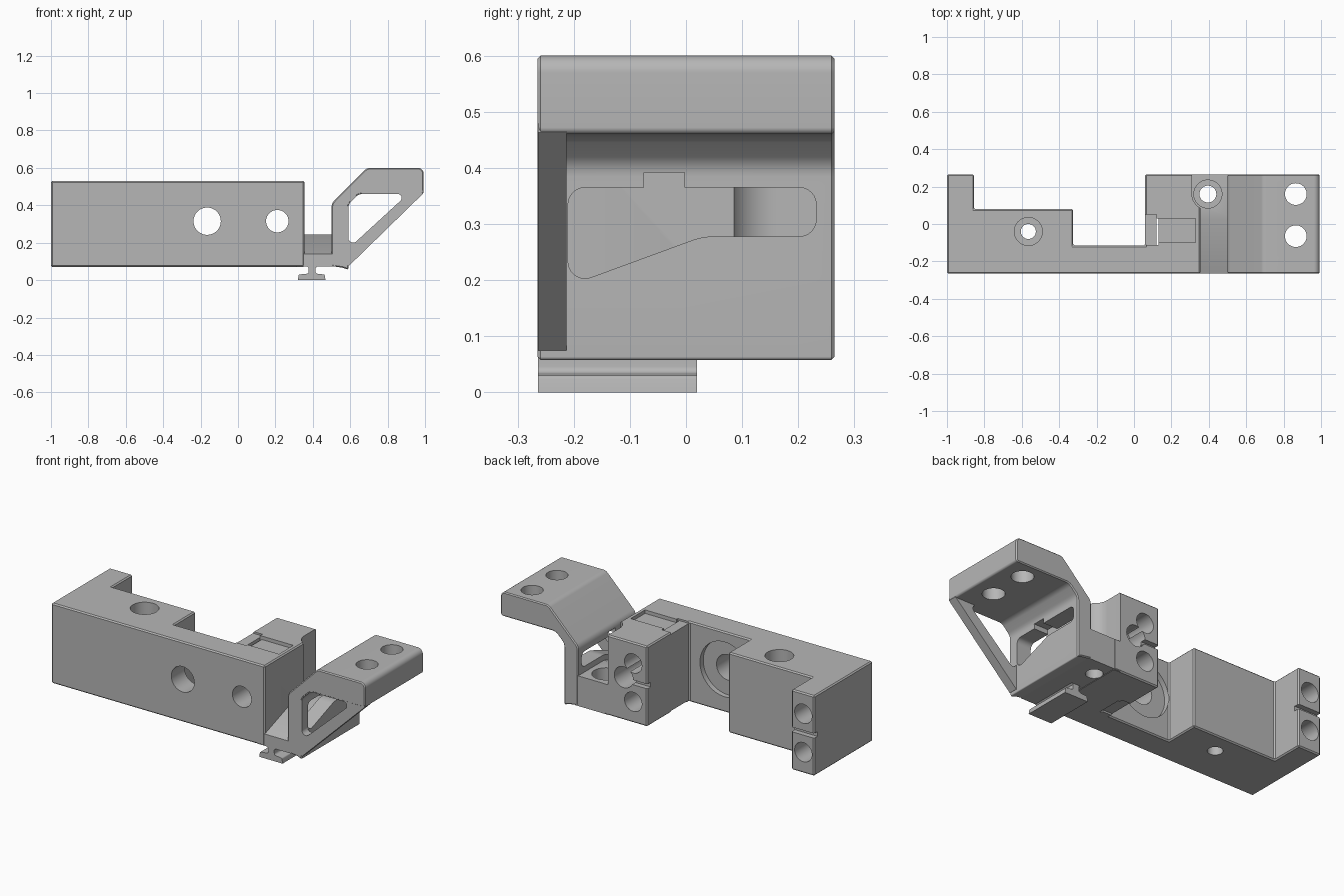
import bpy, bmesh, math
from mathutils import Vector

cube = bpy.data.objects.get("Cube")
if cube:
    bpy.data.objects.remove(cube, do_unlink=True)

grey = bpy.data.materials.new("plain grey")
grey.use_nodes = True
grey.diffuse_color = (0.47, 0.47, 0.47, 1)
grey.node_tree.nodes["Principled BSDF"].inputs["Base Color"].default_value = (0.47, 0.47, 0.47, 1)


def circle(cx, cy, r, n=48):
    return [(cx + r * math.cos(2 * math.pi * i / n), cy + r * math.sin(2 * math.pi * i / n)) for i in range(n)]


def rect(x0, x1, y0, y1):
    return [(x0, y0), (x1, y0), (x1, y1), (x0, y1)]


def rounded(corners, steps=8):
    """Polygon from (x, y, radius) corners, radius 0 keeps a corner sharp."""
    out = []
    for i, (x, y, r) in enumerate(corners):
        p = Vector((x, y))
        if r == 0:
            out.append((x, y))
            continue
        a = (Vector(corners[i - 1][:2]) - p).normalized()
        b = (Vector(corners[(i + 1) % len(corners)][:2]) - p).normalized()
        half = a.angle(b) / 2
        centre = p + (a + b).normalized() * (r / math.sin(half))
        s = p + a * (r / math.tan(half)) - centre
        e = p + b * (r / math.tan(half)) - centre
        for k in range(steps + 1):
            t = k / steps
            out.append(tuple(centre + (s * (1 - t) + e * t).normalized() * r))
    return out


def prism(name, pts, axis, lo, hi, bevel=0):
    """Extrude a 2D outline along x (y,z), y (x,z) or z (x,y)."""
    place = {"x": lambda u, v, d: (d, u, v),
             "y": lambda u, v, d: (u, d, v),
             "z": lambda u, v, d: (u, v, d)}[axis]
    bm = bmesh.new()
    base = bm.faces.new([bm.verts.new(place(u, v, lo)) for u, v in pts])
    ext = bmesh.ops.extrude_face_region(bm, geom=[base])
    move = Vector(place(0, 0, hi - lo))
    bmesh.ops.translate(bm, vec=move, verts=[g for g in ext["geom"] if isinstance(g, bmesh.types.BMVert)])
    bmesh.ops.recalc_face_normals(bm, faces=bm.faces)
    mesh = bpy.data.meshes.new(name)
    bm.to_mesh(mesh)
    bm.free()
    mesh.materials.append(grey)
    ob = bpy.data.objects.new(name, mesh)
    bpy.context.collection.objects.link(ob)
    if bevel:
        mod = ob.modifiers.new("edge", "BEVEL")
        mod.width, mod.segments, mod.limit_method = bevel, 1, "ANGLE"
        mod.angle_limit = math.radians(35)
        apply(ob, mod)
    return ob


def apply(ob, mod):
    bpy.ops.object.select_all(action="DESELECT")
    ob.select_set(True)
    bpy.context.view_layer.objects.active = ob
    bpy.ops.object.modifier_apply(modifier=mod.name)


def cut(ob, pts, axis, lo, hi):
    tool = prism("cutter", pts, axis, lo, hi)
    tool.hide_render = True
    mod = ob.modifiers.new("cut", "BOOLEAN")
    mod.operation, mod.solver, mod.object = "DIFFERENCE", "EXACT", tool
    apply(ob, mod)
    bpy.data.objects.remove(tool, do_unlink=True)


# Long carriage body with stepped back
body = prism("carriage_body", [
    (-1, -.265), (.355, -.265), (.355, .265), (.06, .265), (.06, -.115),
    (-.325, -.115), (-.325, .08), (-.855, .08), (-.855, .265), (-1, .265)], "z", .07, .53, .007)

# Front bores and the shallow round seat behind the large one
cut(body, circle(-.165, .315, .073), "y", -.4, 0)
cut(body, circle(-.165, .315, .157, 64), "y", -.145, -.1)
cut(body, circle(.21, .315, .06), "y", -.4, .4)

# Paired bores and thin grooves in the two back faces
for x in (-.93, .15):
    for z in (.19, .41):
        cut(body, circle(x, z, .055), "y", .08, .4)
cut(body, rect(-1.1, -.8, .288, .315), "y", .235, .4)
cut(body, rect(0, .2, .288, .315), "y", .235, .4)

# Vertical stepped screw hole
cut(body, circle(-.565, -.04, .075), "z", .35, .7)
cut(body, circle(-.565, -.04, .04), "z", 0, .5)

# Clearance for the foot screw
cut(body, circle(.395, .16, .085), "z", .245, .7)
cut(body, rect(.31, .5, .16, .4), "z", .245, .7)
cut(body, circle(.395, .16, .045), "z", 0, .3)
cut(body, circle(.395, .16, .075), "z", .14, .3)

# Top pocket, slit and lowered tab, with a matching recess underneath
cut(body, rect(.13, .33, -.1, .03), "z", .51, .7)
cut(body, rect(.12, .13, -.112, .03), "z", 0, .7)
cut(body, rect(0, .12, -.112, .05), "z", .52, .7)
cut(body, rect(0, .12, -.1, .05), "z", 0, .08)

# Sloping foot that joins body and bracket
foot = prism("sloping_foot", [(-.264, .072), (.264, .072), (.264, .245), (.03, .245), (-.264, .14)], "x", .312, .52)
cut(foot, circle(.395, .16, .075), "z", .14, .4)
cut(foot, circle(.395, .16, .045), "z", 0, .4)

# Bent bracket: wall, slope and top plate
bracket = prism("bent_bracket", rounded([
    (.5, .075, 0), (.5, .41, .05), (.69, .6, .04), (.992, .6, .03), (.992, .46, .012),
    (.645, .46, .05), (.59, .405, .05), (.59, .055, .006), (.56, .066, 0)]), "y", -.265, .265, .007)
for y in (.16, -.065):
    cut(bracket, circle(.865, y, .058), "z", .3, .8)

# Window through the wall, with a square notch in its upper edge
window = rounded([(-.21, .19, .03), (.03, .278, .12), (.232, .278, .03), (.232, .365, .03), (-.21, .365, .03)])
cut(bracket, window, "x", .45, .75)
cut(bracket, rect(-.075, -.003, .33, .392), "x", .45, .75)

# Diagonal brace on the front edge
brace = prism("front_brace", [
    (.56, .09), (.56, .44), (.61, .5), (.985, .5), (.99, .463), (.592, .075)], "y", -.264, -.213)
cut(brace, rounded([(.59, .18, .025), (.59, .405, .05), (.645, .46, .05), (.875, .46, .02),
                    (.875, .43, .02), (.63, .205, .02)]), "y", -.4, -.1)

# T-shaped rail under the foot
rail = prism("clip_rail", rounded([
    (.36, .08, 0), (.378, .065, 0), (.378, .035, .012), (.325, .03, .008), (.32, .002, 0),
    (.468, .002, 0), (.463, .03, .008), (.415, .035, .012), (.415, .065, 0), (.435, .08, 0)], 4), "y", -.264, .02)
for v in rail.data.vertices:
    if v.co.z < .003:
        v.co.z = 0

# Smooth round surfaces, keep sharp edges
parts = [body, foot, bracket, brace, rail]
bpy.ops.object.select_all(action="DESELECT")
for ob in parts:
    ob.select_set(True)
bpy.context.view_layer.objects.active = body
bpy.ops.object.shade_smooth_by_angle(angle=math.radians(30))
